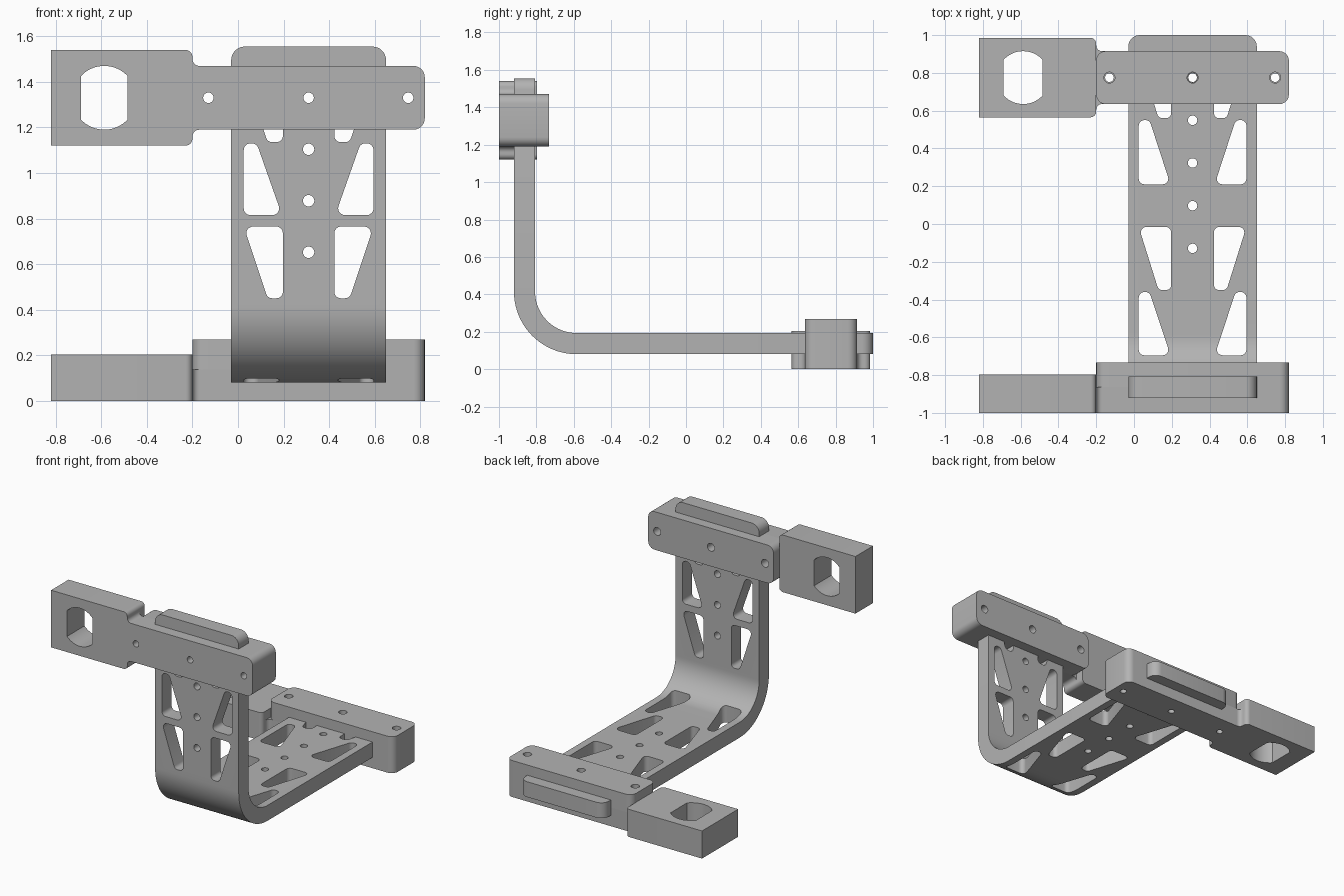
import bpy, bmesh
from math import cos, sin, pi, asin
from mathutils import Vector

if "Cube" in bpy.data.objects:
    bpy.data.objects.remove(bpy.data.objects["Cube"])

grey = bpy.data.materials.new("plain grey")
grey.use_nodes = True
COLOUR = (0.45, 0.45, 0.45, 1)
grey.diffuse_color = COLOUR
grey.node_tree.nodes["Principled BSDF"].inputs["Base Color"].default_value = COLOUR

MID = 0.31                 # centre line of the strap in x
BAR_Y = 0.775              # centre line of the clamp
T0, T1 = 0.08, 0.193       # strap thickness range
SEAM = 0.137               # joint between the clamp halves


# Outline helpers
def rounded(corners, n=6):
    """Round polygon corners given as (x, y, radius)."""
    out = []
    for i, (x, y, r) in enumerate(corners):
        p = Vector((x, y))
        if r == 0:
            out.append(p)
            continue
        a = (Vector(corners[i - 1][:2]) - p).normalized()
        b = (Vector(corners[(i + 1) % len(corners)][:2]) - p).normalized()
        half = a.angle(b) / 2
        mid = (a + b).normalized()
        centre = p + mid * (r / sin(half))
        sweep = pi / 2 - half
        side = Vector((-mid.y, mid.x))
        if side.dot(a) < 0:
            side = -side
        for k in range(n + 1):
            t = sweep * (1 - 2 * k / n)
            out.append(centre - mid * r * cos(t) + side * r * sin(t))
    return out


def circle(x, y, r, n=24):
    return [Vector((x + r * cos(2 * pi * k / n), y + r * sin(2 * pi * k / n)))
            for k in range(n)]


def box(x0, x1, y0, y1, r=0):
    return rounded([(x0, y0, r), (x1, y0, r), (x1, y1, r), (x0, y1, r)])


# Solid helpers
def place(p, w, upright):
    """Lay an outline flat, or stand it up on the front arm."""
    return (p.x, w - 1, p.y + 0.555) if upright else (p.x, p.y, w)


def prisms(name, outlines, w0, w1, upright):
    bm = bmesh.new()
    for pts in outlines:
        low = [bm.verts.new(place(p, w0, upright)) for p in pts]
        top = [bm.verts.new(place(p, w1, upright)) for p in pts]
        bm.faces.new(low)
        bm.faces.new(top)
        for i in range(len(pts)):
            bm.faces.new((low[i - 1], low[i], top[i], top[i - 1]))
    return finish(name, bm)


def finish(name, bm):
    bmesh.ops.recalc_face_normals(bm, faces=bm.faces)
    me = bpy.data.meshes.new(name)
    bm.to_mesh(me)
    bm.free()
    me.materials.append(grey)
    ob = bpy.data.objects.new(name, me)
    bpy.context.collection.objects.link(ob)
    return ob


def cut(ob, outlines, w0, w1, upright):
    cutter = prisms("cutter", outlines, w0, w1, upright)
    mod = ob.modifiers.new("cut", 'BOOLEAN')
    mod.operation, mod.solver, mod.object = 'DIFFERENCE', 'EXACT', cutter
    dg = bpy.context.evaluated_depsgraph_get()
    me = bpy.data.meshes.new_from_object(ob.evaluated_get(dg))
    ob.modifiers.clear()
    ob.data = me
    bpy.data.objects.remove(cutter)


def smooth(ob):
    bpy.ops.object.select_all(action='DESELECT')
    ob.select_set(True)
    bpy.context.view_layer.objects.active = ob
    bpy.ops.object.shade_smooth_by_angle(angle=0.6)


# Bent strap: L profile with a round bend, end corners rounded
R = 0.335
cy, cz = T0 - 1 + R, T0 + R
arc = [pi + pi / 2 * k / 20 for k in range(21)]
inner = R - (T1 - T0)
profile = [(T0 - 1, 1.555)]
profile += [(cy + R * cos(a), cz + R * sin(a)) for a in arc]
profile += [(1.0, T0), (1.0, T1)]
profile += [(cy + inner * cos(a), cz + inner * sin(a)) for a in reversed(arc)]
profile += [(T1 - 1, 1.555)]
bm = bmesh.new()
sides = [[bm.verts.new((x, y, z)) for y, z in profile] for x in (MID - 0.34, MID + 0.34)]
for s in sides:
    bm.faces.new(s)
for i in range(len(profile)):
    bm.faces.new((sides[0][i - 1], sides[0][i], sides[1][i], sides[1][i - 1]))
ends = [e for e in bm.edges
        if abs(e.verts[0].co.x - e.verts[1].co.x) < 1e-4
        and (all(v.co.z > 1.55 for v in e.verts) or all(v.co.y > 0.99 for v in e.verts))]
bmesh.ops.bevel(bm, geom=ends, offset=0.06, segments=6, profile=0.5, affect='EDGES')
strap = finish("bent_strap", bm)


# Lightening windows: tapered, in mirrored pairs
def windows(y0, y1, wide_low):
    if wide_low:
        c = [(0.025, y0, 0.03), (0.193, y0, 0.03), (0.082, y1, 0.03), (0.025, y1, 0.03)]
    else:
        c = [(0.13, y0, 0.028), (0.197, y0, 0.028), (0.197, y1, 0.03), (0.025, y1, 0.03)]
    return [rounded(c), rounded([(2 * MID - x, y, r) for x, y, r in c])]


base = windows(-0.695, -0.36, True) + windows(-0.35, -0.015, False)
base += windows(0.21, 0.55, True) + windows(0.56, 0.895, False)
base += [circle(MID, BAR_Y - 0.226 * k, 0.025) for k in range(5)]
cut(strap, base, -0.1, 0.35, False)

front = windows(-0.105, 0.21, False) + windows(0.26, 0.575, True)
front += windows(0.58, 0.895, False)
front += [circle(MID, BAR_Y - 0.226 * k, 0.025) for k in range(4)]
cut(strap, front, -0.2, 0.4, True)
smooth(strap)

# Clamps with a side block, one on each arm
H = 0.14                   # half width of the clamp bar
B = 0.21                   # half width of the side block
outline = rounded([
    (-0.82, BAR_Y - B, 0), (-0.2, BAR_Y - B, 0.03), (-0.2, BAR_Y - H, 0.03),
    (0.82, BAR_Y - H, 0.05), (0.82, BAR_Y + H, 0.05),
    (-0.2, BAR_Y + H, 0.03), (-0.2, BAR_Y + B, 0.03), (-0.82, BAR_Y + B, 0)])

# Round hole with two flats
flat = asin(0.103 / H)
port = []
for start in (pi / 2 - flat, 3 * pi / 2 - flat):
    port += [Vector((-0.587 + H * cos(start + 2 * flat * k / 16),
                     BAR_Y + H * sin(start + 2 * flat * k / 16))) for k in range(17)]

for label, upright in (("rear", False), ("front", True)):
    half = prisms(label + "_clamp_with_block", [outline], 0, 0.203, upright)
    cut(half, [box(-0.2005, 1.0, 0.4, 1.2)], SEAM, 0.4, upright)
    screws = [-0.13, MID, 0.747]
    cut(half, [port] + [circle(x, BAR_Y, 0.023) for x in screws], -0.1, 0.4, upright)
    smooth(half)

    cap = prisms(label + "_clamp_cap", [box(-0.2, 0.82, BAR_Y - H, BAR_Y + H, 0.05)],
                 SEAM, 0.268, upright)
    cut(cap, [circle(x, BAR_Y, 0.029) for x in screws], 0, 0.4, upright)
    smooth(cap)
